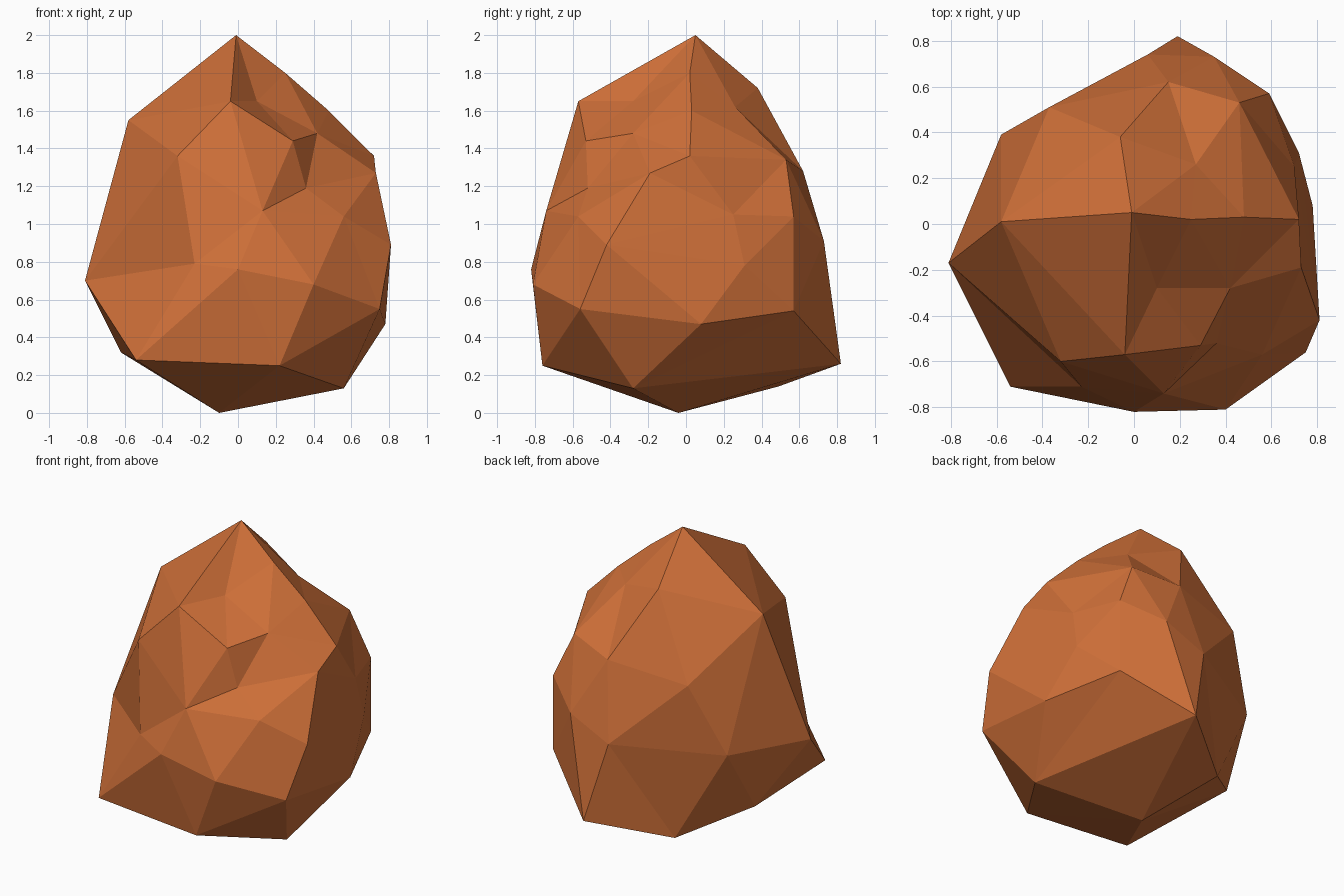
import bpy
import bmesh
from mathutils import Vector

# Remove the default cube only
default_cube = bpy.data.objects.get("Cube")
if default_cube:
    bpy.data.objects.remove(default_cube, do_unlink=True)


def make_material(name, colour):
    """Plain matte material with one flat colour."""
    material = bpy.data.materials.new(name)
    material.use_nodes = True
    material.diffuse_color = colour
    shader = next(node for node in material.node_tree.nodes
                  if node.type == "BSDF_PRINCIPLED")
    shader.inputs["Base Color"].default_value = colour
    shader.inputs["Roughness"].default_value = .9
    return material


# Corner points of the boulder, grouped by region from the tip to the foot
peak = [(-.01, .05, 2), (.25, .02, 1.8), (-.06, .38, 1.72)]
crown = [(-.58, .01, 1.55), (-.04, -.57, 1.65), (.1, -.28, 1.65),
         (.48, .03, 1.6), (.27, .26, 1.62)]
shoulder = [(-.32, -.6, 1.36), (.29, -.53, 1.44), (.42, -.28, 1.48),
            (.73, -.19, 1.27), (.72, .02, 1.36), (.46, .53, 1.34),
            (.15, .62, 1.28), (-.37, .51, 1.2)]
front_belly = [(-.23, -.71, .79), (0, -.82, .76), (.4, -.81, .68),
               (.13, -.74, 1.07), (.36, -.52, 1.19), (.56, -.57, 1.04)]
side_belly = [(.81, -.42, .89), (.7, .25, 1.05), (.72, .31, .78),
              (.59, .57, 1.04), (-.81, -.17, .7)]
back_belly = [(.35, .73, .91), (.06, .74, .78), (-.58, .39, .74)]
skirt = [(.75, -.56, .55), (.78, .08, .47), (.59, .57, .54),
         (.19, .82, .26), (-.62, .15, .32), (-.54, -.71, .28)]
foot = [(.22, -.76, .25), (.56, -.28, .13), (-.26, .49, .14),
        (-.1, -.04, 0)]


def build_faceted_stone(name, regions, centre, material):
    """Wrap a net of triangles around the corners as seen from the centre,
    then push each corner out to its own place, which keeps the dents."""
    bm = bmesh.new()
    target = {}
    for region in regions:
        for corner in region:
            corner = Vector(corner)
            vert = bm.verts.new((corner - centre).normalized())
            target[vert] = corner
    bmesh.ops.convex_hull(bm, input=list(bm.verts))
    for vert, corner in target.items():
        vert.co = corner
    bmesh.ops.recalc_face_normals(bm, faces=list(bm.faces))

    # Flat facets
    for face in bm.faces:
        face.smooth = False
    mesh = bpy.data.meshes.new(name)
    bm.to_mesh(mesh)
    bm.free()
    mesh.materials.append(material)
    stone = bpy.data.objects.new(name, mesh)
    bpy.context.collection.objects.link(stone)
    return stone


# Single boulder in rusty orange
rust_orange = make_material("rust_orange", (.62, .16, .04, 1))
build_faceted_stone(
    "boulder",
    [peak, crown, shoulder, front_belly, side_belly, back_belly, skirt, foot],
    Vector((0, 0, .9)),
    rust_orange,
)
